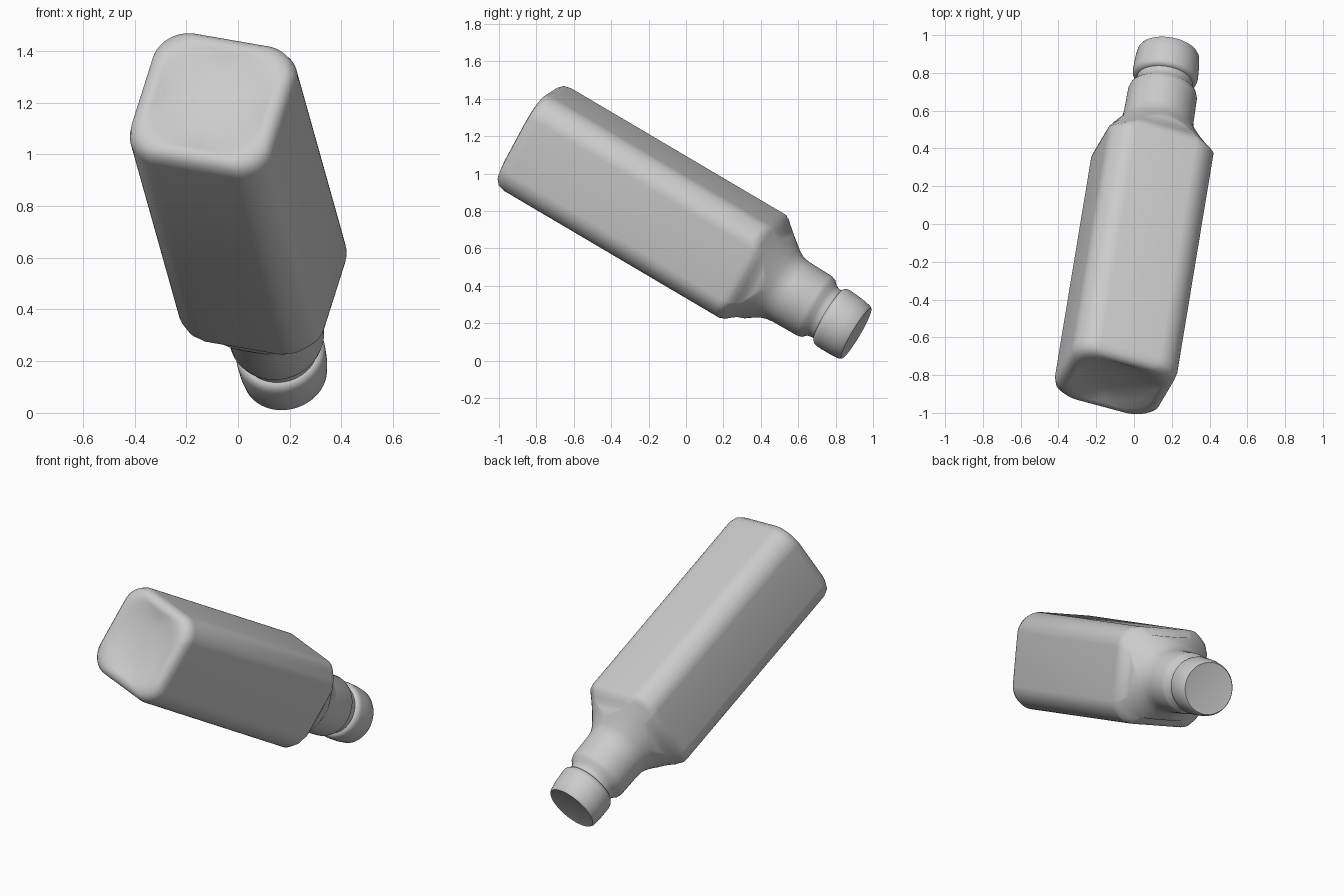
import bpy, bmesh, math
from mathutils import Vector

if "Cube" in bpy.data.objects:
    bpy.data.objects.remove(bpy.data.objects["Cube"])

# Bottle axis (base to cap) and the two cross-section directions
BASE = Vector((-0.10, -0.83, 1.20))
AXIS = Vector((0.141, 0.853, -0.503)).normalized()
SIDE = AXIS.cross(Vector((0, 0, 1))).normalized()
UP = SIDE.cross(AXIS).normalized()
ROLL = math.radians(-11)
ARC = 16  # points per rounded corner


def ring_points(t, half, r, du=0.0, dv=0.0, clip=9.0):
    """Rounded square at distance t along the axis, cut by a circle of radius clip."""
    pts = []
    for q in range(4):
        mid = math.radians(45 + 90 * q)
        cx = math.copysign(half - r, math.cos(mid))
        cy = math.copysign(half - r, math.sin(mid))
        for i in range(ARC):
            a = math.radians(90 * q + 90 * (i + 0.5) / ARC)
            x, y = cx + r * math.cos(a), cy + r * math.sin(a)
            k = min(1.0, clip / math.hypot(x, y))
            x, y = x * k, y * k
            u = x * math.cos(ROLL) - y * math.sin(ROLL) + du
            v = x * math.sin(ROLL) + y * math.cos(ROLL) + dv
            pts.append(BASE + AXIS * t + SIDE * u + UP * v)
    return pts


def loft(name, rings, mat):
    bm = bmesh.new()
    loops = [[bm.verts.new(p) for p in ring_points(*r)] for r in rings]
    n = len(loops[0])
    for a, b in zip(loops, loops[1:]):
        for i in range(n):
            j = (i + 1) % n
            bm.faces.new((a[i], a[j], b[j], b[i]))
    bm.faces.new(loops[0])
    bm.faces.new(loops[-1])
    bmesh.ops.recalc_face_normals(bm, faces=bm.faces[:])
    me = bpy.data.meshes.new(name)
    bm.to_mesh(me)
    bm.free()
    me.materials.append(mat)
    ob = bpy.data.objects.new(name, me)
    bpy.context.collection.objects.link(ob)
    bpy.ops.object.select_all(action='DESELECT')
    ob.select_set(True)
    bpy.context.view_layer.objects.active = ob
    bpy.ops.object.shade_smooth_by_angle(angle=math.radians(40))
    return ob


grey = bpy.data.materials.new("plain grey")
grey.diffuse_color = (0.6, 0.6, 0.6, 1)
grey.use_nodes = True
grey.node_tree.nodes["Principled BSDF"].inputs["Base Color"].default_value = grey.diffuse_color

# Square body with dished base, domed shoulder and round neck
D = 0.003
H, R = 0.291, 0.135
loft("bottle_body", [
    (0.012, 0.03, 0.03, 0, D),
    (0.008, 0.12, 0.12, 0, D),
    (-0.008, 0.195, 0.19, 0, D),
    (-0.022, 0.222, 0.16, 0, D),
    (-0.026, 0.240, 0.135, 0, D),
    (-0.019, 0.264, R, 0, D),
    (0.002, 0.283, R, 0, D),
    (0.040, H, R, 0, D),
    (1.365, H, R, 0, D),
    (1.390, H, R, 0, D, 0.350),
    (1.415, H, R, 0, D, 0.326),
    (1.440, H - 0.002, R, 0, D, 0.303),
    (1.465, H - 0.012, R, 0, D, 0.282),
    (1.495, 0.262, 0.2, 0, 0, 0.258),
    (1.530, 0.232, 0.232, 0, 0),
    (1.565, 0.208, 0.208, 0, -0.004),
    (1.600, 0.192, 0.192, 0, -0.008),
    (1.640, 0.187, 0.187, 0, -0.010),
    (1.785, 0.184, 0.184, 0, -0.011),
    (1.810, 0.176, 0.176, 0, -0.012),
    (1.832, 0.154, 0.154, 0, -0.013),
    (1.855, 0.148, 0.148, 0, -0.014),
    (1.910, 0.148, 0.148, 0, -0.015),
], grey)

# Round cap
loft("cap", [
    (1.872, 0.140, 0.140, -0.002, -0.015),
    (1.876, 0.158, 0.158, -0.002, -0.015),
    (1.890, 0.170, 0.170, -0.002, -0.015),
    (1.910, 0.174, 0.174, -0.002, -0.017),
    (1.990, 0.171, 0.171, -0.003, -0.021),
    (2.042, 0.164, 0.164, -0.004, -0.024),
    (2.054, 0.156, 0.156, -0.004, -0.024),
    (2.050, 0.130, 0.130, -0.004, -0.024),
], grey)
